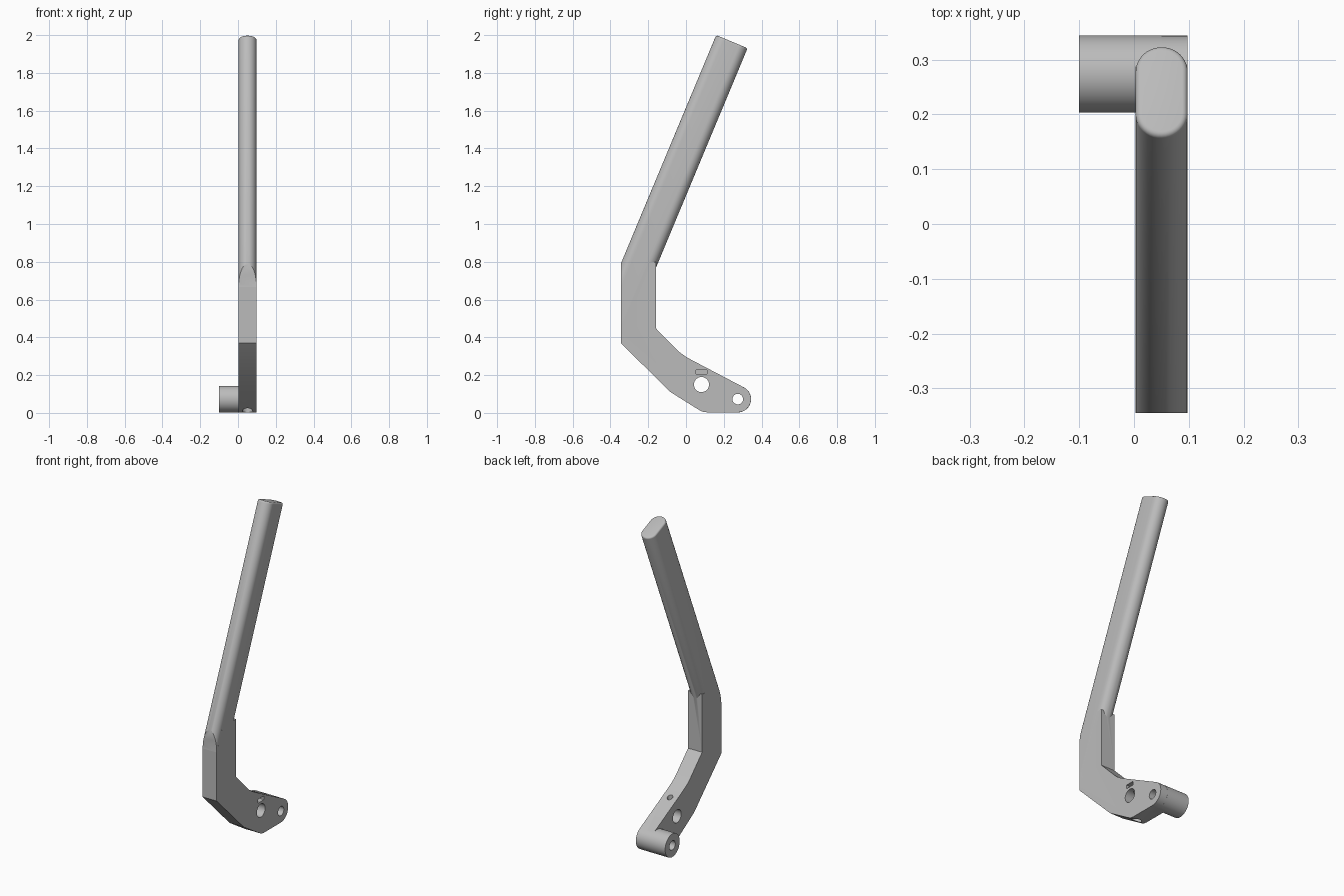
import bpy, bmesh, math
from mathutils import Vector

if "Cube" in bpy.data.objects:
    bpy.data.objects.remove(bpy.data.objects["Cube"])

grey = bpy.data.materials.new("mid grey")
grey.use_nodes = True
grey.diffuse_color = (0.5, 0.5, 0.5, 1)
grey.node_tree.nodes["Principled BSDF"].inputs["Base Color"].default_value = (0.5, 0.5, 0.5, 1)

X0, X1 = 0.003, 0.098          # thickness of the lever plate
XM, R = (X0 + X1) / 2, (X1 - X0) / 2


def add_object(name, bm):
    bmesh.ops.recalc_face_normals(bm, faces=bm.faces[:])
    mesh = bpy.data.meshes.new(name)
    bm.to_mesh(mesh)
    bm.free()
    mesh.materials.append(grey)
    obj = bpy.data.objects.new(name, mesh)
    bpy.context.collection.objects.link(obj)
    return obj


def loft(bm, rings):
    rows = [[bm.verts.new(p) for p in ring] for ring in rings]
    n = len(rows[0])
    for a, b in zip(rows, rows[1:]):
        for i in range(n):
            j = (i + 1) % n
            bm.faces.new((a[i], a[j], b[j], b[i]))
    bm.faces.new(rows[0][::-1])
    bm.faces.new(rows[-1])


def prism(name, profile, x0, x1):
    """Extrude a (y, z) profile along x."""
    bm = bmesh.new()
    loft(bm, [[(x, y, z) for y, z in profile] for x in (x0, x1)])
    return add_object(name, bm)


def arc(cy, cz, r, a0, a1, n):
    angles = [math.radians(a0 + (a1 - a0) * i / n) for i in range(n + 1)]
    return [(cy + r * math.cos(a), cz + r * math.sin(a)) for a in angles]


def disc(cy, cz, r, n=48):
    return arc(cy, cz, r, 0, 360, n)[:-1]


def vertical_pin(name, y, r, z0, z1):
    bm = bmesh.new()
    loft(bm, [[(XM + u, y + v, z) for u, v in disc(0, 0, r, 32)] for z in (z0, z1)])
    return add_object(name, bm)


def combine(target, tool, operation):
    mod = target.modifiers.new(tool.name, "BOOLEAN")
    mod.operation, mod.solver, mod.object = operation, "EXACT", tool
    bpy.context.view_layer.objects.active = target
    bpy.ops.object.modifier_apply(modifier=mod.name)
    bpy.data.objects.remove(tool)


# Square-edged lower lever with rounded toe
PIVOT = (0.274, 0.073)
outline = [(-0.345, 0.37), (-0.085, 0.112), (0.065, 0.018), (0.085, 0.007), (0.11, 0.003)]
outline += arc(*PIVOT, 0.07, -90, 62.4, 20)
outline += [(0.03, 0.28), (0, 0.297), (-0.03, 0.318), (-0.055, 0.342), (-0.16, 0.448),
            (-0.16, 0.8), (-0.29, 0.8), (-0.345, 0.667)]
lever = prism("lever", outline, X0, X1)

# Leaning grip with a stadium section and softened tip
along = Vector((0, 0.385, 0.923))
across = Vector((0, 0.923, -0.385))
start = Vector((XM, -0.345, 0.79))
DEPTH, TIP, SOFT = 0.18, 1.311, 0.01


def stadium(t, r):
    ring = []
    for centre, a0 in ((DEPTH - R, 0), (R, 180)):
        for u, v in arc(0, centre, r, a0, a0 + 180, 20):
            ring.append(start + along * t + across * v + Vector((u, 0, 0)))
    return ring


rings = [stadium(-0.3, R)]
for i in range(5):
    a = math.radians(90 * i / 4)
    rings.append(stadium(TIP - SOFT + SOFT * math.sin(a), R - SOFT + SOFT * math.cos(a)))
bm = bmesh.new()
loft(bm, rings)
# Trim the grip flush with the lever's front face
cut = bmesh.ops.bisect_plane(bm, geom=bm.verts[:] + bm.edges[:] + bm.faces[:],
                             plane_co=(0, -0.345, 0), plane_no=(0, 1, 0), clear_inner=True)
edges = [e for e in cut["geom_cut"] if isinstance(e, bmesh.types.BMEdge)]
bmesh.ops.edgeloop_fill(bm, edges=edges)
combine(lever, add_object("grip", bm), "UNION")

# Pivot boss on the side
combine(lever, prism("boss", disc(*PIVOT, 0.0705, 64), -0.1, 0.05), "UNION")

# Pivot hole, axle hole, nut slot and clamp screw hole
combine(lever, prism("pivot_hole", disc(*PIVOT, 0.028), -0.2, 0.2), "DIFFERENCE")
combine(lever, prism("axle_hole", disc(0.082, 0.15, 0.04), -0.2, 0.2), "DIFFERENCE")
slot = [(0.053, 0.205), (0.11, 0.205), (0.11, 0.228), (0.053, 0.228)]
combine(lever, prism("nut_slot", slot, 0.02, 0.2), "DIFFERENCE")
combine(lever, vertical_pin("screw_hole", 0.082, 0.016, 0.04, 0.4), "DIFFERENCE")
combine(lever, vertical_pin("screw_head_hole", 0.082, 0.028, -0.1, 0.06), "DIFFERENCE")

bpy.ops.object.select_all(action="DESELECT")
lever.select_set(True)
bpy.context.view_layer.objects.active = lever
bpy.ops.object.shade_smooth_by_angle(angle=math.radians(25))
